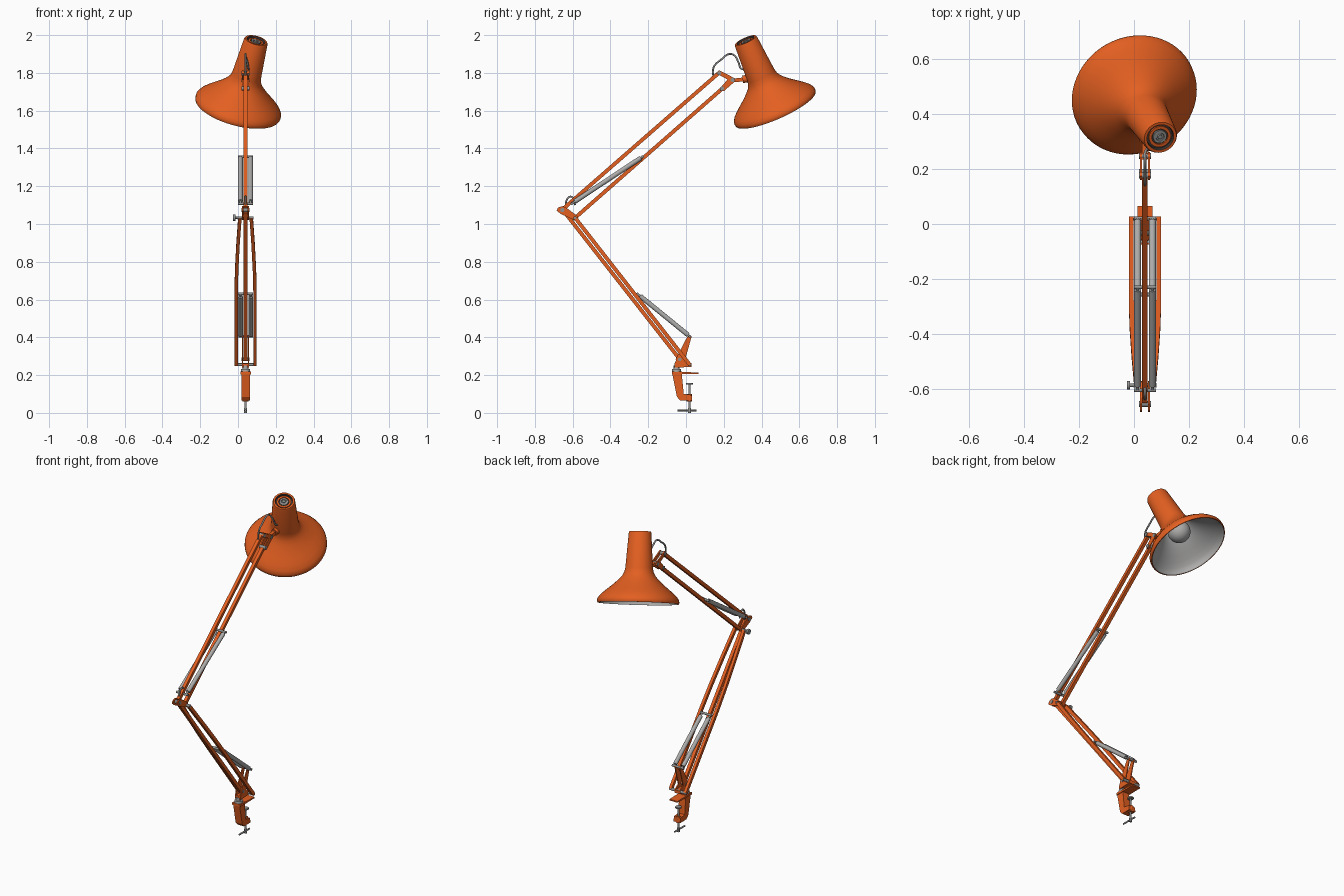
import bpy, bmesh, math
from mathutils import Vector

cube = bpy.data.objects.get("Cube")
if cube:
    bpy.data.objects.remove(cube, do_unlink=True)


def material(name, rgb):
    m = bpy.data.materials.new(name)
    m.use_nodes = True
    m.diffuse_color = (*rgb, 1)
    m.node_tree.nodes["Principled BSDF"].inputs["Base Color"].default_value = (*rgb, 1)
    return m


ORANGE = material("orange enamel", (0.77, 0.115, 0.015))
METAL = material("steel", (0.29, 0.29, 0.285))
SILVER = material("pale silver", (0.42, 0.415, 0.41))
DARK = material("dark gap", (0.05, 0.04, 0.035))
CX = 0.04          # plane of the arms


def finish(name, bm, mats, smooth=True):
    bmesh.ops.recalc_face_normals(bm, faces=bm.faces)
    me = bpy.data.meshes.new(name)
    bm.to_mesh(me)
    bm.free()
    ob = bpy.data.objects.new(name, me)
    bpy.context.collection.objects.link(ob)
    for m in mats:
        me.materials.append(m)
    if smooth:
        bpy.ops.object.select_all(action='DESELECT')
        ob.select_set(True)
        bpy.context.view_layer.objects.active = ob
        bpy.ops.object.shade_smooth_by_angle(angle=math.radians(35))
    return ob


def P(y, z, x=0.0):
    """Point given in the arm plane, with x as sideways offset."""
    return Vector((CX + x, y, z))


def sweep(name, pts, section, mat, smooth):
    """Carry a flat section along a path and cap both ends."""
    bm = bmesh.new()
    rings = []
    for i, p in enumerate(pts):
        t = (pts[min(i + 1, len(pts) - 1)] - pts[max(i - 1, 0)]).normalized()
        ref = Vector((1, 0, 0)) if abs(t.x) < 0.8 else Vector((0, 0, 1))
        side = (ref - t * ref.dot(t)).normalized()
        up = t.cross(side)
        rings.append([bm.verts.new(p + side * a + up * b) for a, b in section])
    n = len(section)
    for r, s in zip(rings, rings[1:]):
        for k in range(n):
            bm.faces.new((r[k], r[(k + 1) % n], s[(k + 1) % n], s[k]))
    bm.faces.new(rings[0])
    bm.faces.new(rings[-1])
    return finish(name, bm, [mat], smooth)


def bar(name, pts, w, h):
    w, h = w / 2, h / 2
    return sweep(name, pts, [(-w, -h), (w, -h), (w, h), (-w, h)], ORANGE, False)


def rod(name, pts, r, mat=METAL, n=16):
    ring = [(r * math.cos(2 * math.pi * k / n), r * math.sin(2 * math.pi * k / n)) for k in range(n)]
    return sweep(name, pts, ring, mat, True)


def pin(name, y, z, half, r, mat=METAL):
    return rod(name, [P(y, z, -half), P(y, z, half)], r, mat)


def plate(name, outline, x, thick):
    """Side profile (y, z) extruded sideways."""
    bm = bmesh.new()
    f = bm.faces.new([bm.verts.new(P(y, z, x - thick / 2)) for y, z in outline])
    ext = bmesh.ops.extrude_face_region(bm, geom=[f])
    verts = [v for v in ext["geom"] if isinstance(v, bmesh.types.BMVert)]
    bmesh.ops.translate(bm, verts=verts, vec=(thick, 0, 0))
    return finish(name, bm, [ORANGE], False)


def lathe(name, base, axis, profile, mats, slots=lambda i: 0, n=64):
    """Spin (height, radius) pairs about an axis."""
    bm = bmesh.new()
    q = axis.to_track_quat('Z', 'Y')
    rings = []
    for t, r in profile:
        m = n if r > 0 else 1
        rings.append([bm.verts.new(base + q @ Vector((r * math.cos(2 * math.pi * k / n),
                     r * math.sin(2 * math.pi * k / n), t))) for k in range(m)])
    for i, (a, b) in enumerate(zip(rings, rings[1:])):
        for k in range(n):
            loop = [a[k % len(a)], a[(k + 1) % len(a)], b[(k + 1) % len(b)], b[k % len(b)]]
            f = bm.faces.new(list(dict.fromkeys(loop)))
            f.material_index = slots(i)
    return finish(name, bm, mats)


def wire(name, pts, r):
    cu = bpy.data.curves.new(name, 'CURVE')
    cu.dimensions = '3D'
    cu.bevel_depth, cu.bevel_resolution, cu.use_fill_caps = r, 3, True
    sp = cu.splines.new('BEZIER')
    sp.bezier_points.add(len(pts) - 1)
    for b, p in zip(sp.bezier_points, pts):
        b.co = p
        b.handle_left_type = b.handle_right_type = 'AUTO'
    cu.materials.append(METAL)
    ob = bpy.data.objects.new(name, cu)
    bpy.context.collection.objects.link(ob)
    bpy.ops.object.select_all(action='DESELECT')
    ob.select_set(True)
    bpy.context.view_layer.objects.active = ob
    bpy.ops.object.convert(target='MESH')


# Shade: inner wall, thin rim, outer wall, dark recessed top
rim = Vector((-0.002, 0.475, 1.61))
axis = Vector((0.24, -0.392, 0.888)).normalized()
outer = [(0.0, 0.23), (0.008, 0.233), (0.022, 0.232), (0.04, 0.22), (0.062, 0.197), (0.085, 0.169),
         (0.11, 0.139), (0.135, 0.113), (0.155, 0.095), (0.175, 0.084), (0.2, 0.078), (0.4, 0.064), (0.408, 0.06)]
inner = [(t, r - 0.005) for t, r in reversed(outer[:-2])]
top = [(0.408, 0.05), (0.395, 0.048), (0.395, 0.0)]
profile = [(0.22, 0.0)] + inner + outer + top
lathe("shade", rim, axis, profile, [ORANGE, SILVER, DARK],
      lambda i: 1 if i < len(inner) else 2 if i >= len(profile) - 3 else 0)
lathe("cap_ring", rim, axis, [(0.39, 0.03), (0.402, 0.03), (0.402, 0.041), (0.39, 0.041)], [ORANGE])
lathe("cap_disc", rim, axis, [(0.39, 0.025), (0.403, 0.025), (0.403, 0.016), (0.399, 0.014),
                              (0.399, 0.009), (0.406, 0.008), (0.406, 0)], [METAL])
bulb = [(0.12 - 0.065 * math.cos(a * math.pi / 16), 0.065 * math.sin(a * math.pi / 16)) for a in range(14)]
lathe("bulb", rim, axis, [(bulb[0][0], 0)] + bulb[1:] + [(0.22, 0.028)], [SILVER])

# Upper arm
bar("upper_arm_top_rod", [P(-0.645, 1.085), P(0.172, 1.798)], 0.02, 0.02)
bar("upper_arm_bottom_rod", [P(-0.587, 1.033), P(0.19, 1.715)], 0.02, 0.02)

# Lower arm: central rod and a bowed pair
bar("lower_arm_front_rod", [P(-0.645, 1.065), P(-0.03, 0.28)], 0.02, 0.02)
foot, head = Vector((0, 0.02, 0.255)), Vector((0, -0.587, 1.033))
for side, label in ((-1, "right"), (1, "left")):
    path = []
    for f, off in ((0, 0.05), (0.5, 0.05), (0.65, 0.047), (0.82, 0.04), (1, 0.03)):
        p = foot.lerp(head, f)
        path.append(P(p.y, p.z, side * off))
    bar(label + "_lower_arm_rear_rod", path, 0.018, 0.02)
pin("foot_crossbar", foot.y, foot.z, 0.058, 0.008)
pin("elbow_crossbar", head.y, head.z, 0.042, 0.008)

# Elbow plates, knob and cable loop
for s in (-1, 1):
    plate("elbow_plate", [(-0.685, 1.07), (-0.678, 1.086), (-0.655, 1.095), (-0.632, 1.085), (-0.575, 1.042),
                          (-0.572, 1.028), (-0.59, 1.02), (-0.66, 1.052)], s * 0.0145, 0.007)
pin("elbow_pin", -0.655, 1.074, 0.021, 0.011)
rod("elbow_knob_stem", [P(-0.587, 1.033, -0.055), P(-0.587, 1.033, -0.03)], 0.006)
rod("elbow_knob", [P(-0.587, 1.033, -0.066), P(-0.587, 1.033, -0.054)], 0.016)
wire("elbow_cable", [P(-0.638, 1.09), P(-0.63, 1.13), P(-0.612, 1.145), P(-0.596, 1.135), P(-0.587, 1.1)], 0.005)


# Springs, in pairs with end bars
def springs(name, a, b):
    d = (b - a).normalized()
    for s in (-1, 1):
        off = Vector((s * 0.027, 0, 0))
        rod(name + "_spring", [a + off + d * 0.02, b + off - d * 0.012], 0.0125, SILVER)
        rod(name + "_spring_hook", [a + off, b + off], 0.006)
    for end in (a, b):
        pin(name + "_spring_bar", end.y, end.z, 0.04, 0.007)


springs("upper", P(-0.605, 1.108), P(-0.23, 1.356))
springs("lower", P(-0.257, 0.63), P(0.02, 0.405))

# Head bracket and neck joint
for s in (-1, 1):
    plate("head_bracket", [(0.16, 1.798), (0.175, 1.814), (0.255, 1.773), (0.262, 1.758),
                           (0.25, 1.747), (0.2, 1.703), (0.18, 1.705), (0.19, 1.73), (0.22, 1.765)], s * 0.0145, 0.007)
for y, z in ((0.176, 1.798), (0.19, 1.717), (0.247, 1.762)):
    pin("head_pin", y, z, 0.021, 0.011)
bar("shade_arm", [P(0.235, 1.76), P(0.275, 1.762), P(0.345, 1.772)], 0.02, 0.02)
rod("shade_mount", [P(0.3, 1.766), P(0.36, 1.775)], 0.02, ORANGE)
wire("head_cable", [P(0.143, 1.785), P(0.143, 1.815), P(0.152, 1.84), P(0.188, 1.872), P(0.22, 1.897),
                    P(0.24, 1.9), P(0.258, 1.89), P(0.278, 1.855, 0.01), P(0.29, 1.825, 0.015),
                    P(0.325, 1.815, 0.02)], 0.005)

# Base bracket
for s in (-1, 1):
    plate("spring_bracket", [(-0.055, 0.285), (0.008, 0.405), (0.02, 0.413), (0.03, 0.405),
                             (-0.005, 0.28), (-0.035, 0.25)], s * 0.016, 0.006)
    plate("base_cheek", [(-0.06, 0.24), (-0.06, 0.262), (-0.045, 0.295), (-0.02, 0.295),
                         (0.03, 0.262), (0.03, 0.243)], s * 0.016, 0.006)
plate("base_block", [(-0.06, 0.24), (-0.06, 0.262), (0.03, 0.262), (0.03, 0.243)], 0, 0.03)
pin("base_pin", -0.033, 0.283, 0.022, 0.009)
rod("swivel_post", [P(-0.05, 0.2), P(-0.05, 0.25)], 0.015, SILVER)
rod("swivel_collar", [P(-0.05, 0.216), P(-0.05, 0.232)], 0.024, SILVER)

# Table clamp
plate("clamp_body", [(-0.075, 0.218), (-0.02, 0.218), (-0.022, 0.2), (-0.012, 0.1), (0.03, 0.095),
                     (0.033, 0.065), (-0.03, 0.065), (-0.048, 0.085)], 0, 0.045)
plate("clamp_jaw", [(-0.075, 0.204), (-0.075, 0.218), (0.066, 0.214), (0.066, 0.206)], 0, 0.055)
rod("clamp_screw", [P(0.018, 0.008), P(0.018, 0.155)], 0.006)
rod("clamp_pad", [P(0.018, 0.149), P(0.018, 0.157)], 0.018)
rod("clamp_nut", [P(0.018, 0.06), P(0.018, 0.1)], 0.015, ORANGE)
rod("clamp_handle", [P(-0.045, 0.013), P(0.055, 0.013)], 0.005)
rod("clamp_screw_head", [P(0.018, 0.0), P(0.018, 0.025)], 0.008)
